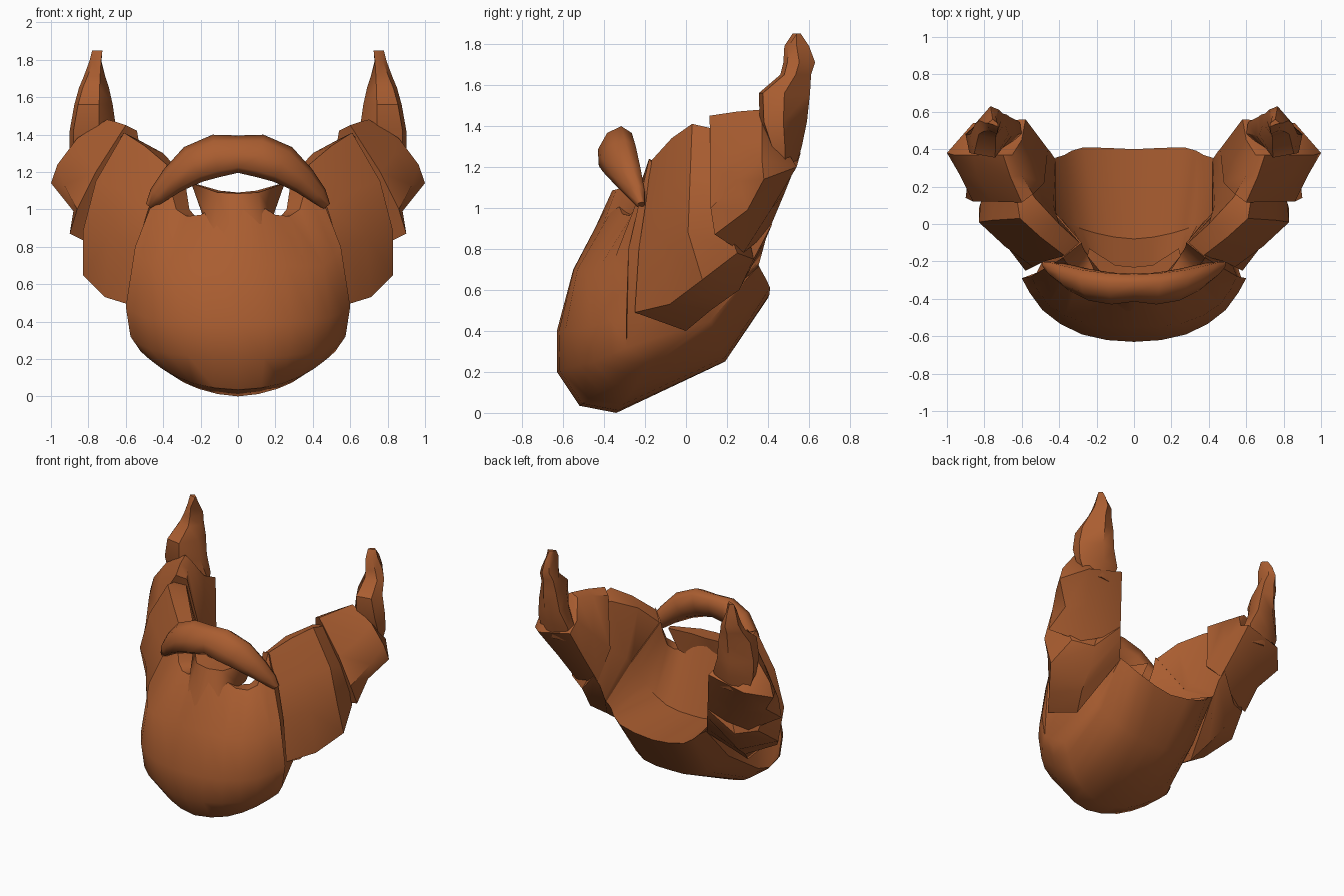
import bpy, bmesh, math
from mathutils import Vector

auburn = bpy.data.materials.new("auburn_hair")
auburn.diffuse_color = (0.40, 0.11, 0.03, 1)


def mirrored(sections):
    """Continue sections that start at x = 0 to the other side."""
    left = [[(-x, y, z) for x, y, z in s] for s in reversed(sections[1:])]
    return left + sections


def refine(sections):
    """Insert one Catmull-Rom section between each pair."""
    out, n = [], len(sections)
    for i in range(n - 1):
        a, b = sections[max(i - 1, 0)], sections[i]
        c, d = sections[i + 1], sections[min(i + 2, n - 1)]
        out.append(b)
        out.append([tuple((Vector(q) + Vector(r)) * 0.5625 - (Vector(p) + Vector(s)) * 0.0625)
                    for p, q, r, s in zip(a, b, c, d)])
    return out + [sections[-1]]


def loft(name, sections, mirror=False, angle=40):
    """Skin closed loops into a capped solid."""
    bm = bmesh.new()
    rings = [[bm.verts.new(p) for p in s] for s in sections]
    n = len(rings[0])
    for a, b in zip(rings, rings[1:]):
        for i in range(n):
            j = (i + 1) % n
            bm.faces.new((a[i], a[j], b[j], b[i]))
    caps = [bm.faces.new(rings[0]), bm.faces.new(rings[-1])]
    bmesh.ops.triangulate(bm, faces=caps)
    bmesh.ops.recalc_face_normals(bm, faces=bm.faces)
    me = bpy.data.meshes.new(name)
    bm.to_mesh(me)
    bm.free()
    me.materials.append(auburn)
    ob = bpy.data.objects.new(name, me)
    bpy.context.collection.objects.link(ob)
    bpy.ops.object.select_all(action='DESELECT')
    ob.select_set(True)
    bpy.context.view_layer.objects.active = ob
    bpy.ops.object.shade_smooth_by_angle(angle=math.radians(angle))
    if mirror:
        ob.modifiers.new("mirror", 'MIRROR')
    return ob


# chin beard: loops run rim, front, bottom, neck edge, hollow inside
chin = [
    [(0, -.35, 1.08), (0, -.55, .7), (0, -.63, .4), (0, -.63, .2), (0, -.52, .035),
     (0, -.34, 0), (0, .19, .25), (0, .40, .56), (0, -.08, .56), (0, -.25, 1.03)],
    [(.20, -.31, .97), (.26, -.53, .7), (.28, -.59, .4), (.27, -.58, .22), (.24, -.47, .07),
     (.21, -.31, .04), (.22, .19, .27), (.27, .41, .61), (.2, -.05, .6), (.18, -.22, .96)],
    [(.33, -.24, 1.0), (.46, -.43, .7), (.49, -.46, .42), (.47, -.45, .25), (.41, -.37, .15),
     (.36, -.25, .12), (.36, .15, .36), (.37, .37, .69), (.34, .0, .74), (.26, -.15, 1.0)],
    [(.38, -.18, 1.24), (.55, -.28, .8), (.60, -.29, .48), (.575, -.29, .32), (.52, -.26, .24),
     (.48, -.18, .25), (.44, .12, .45), (.42, .355, .72), (.42, .06, .9), (.28, -.1, 1.19)],
]
loft("chin_beard", refine(mirrored(chin)))

# flared patch under the lip
patch = [
    [(0, -.36, 1.085), (0, -.49, .8), (0, -.3, .8), (0, -.23, 1.09)],
    [(.11, -.34, 1.09), (.13, -.42, .88), (.12, -.25, .9), (.1, -.22, 1.1)],
    [(.25, -.17, 1.14), (.19, -.26, .97), (.19, -.18, .97), (.24, -.13, 1.14)],
]
loft("lip_patch", mirrored(patch), angle=50)

# cheek panel behind the chin
cheek = [
    [(.37, -.17, 1.23), (.48, -.2, 1.0), (.54, -.23, .8), (.58, -.25, .49),
     (.52, .0, .4), (.42, .35, .71), (.42, .05, .88), (.29, -.1, 1.18)],
    [(.50, -.07, 1.34), (.62, -.1, 1.1), (.69, -.12, .85), (.71, -.08, .53),
     (.58, .12, .5), (.43, .36, .74), (.43, .1, .95), (.40, .0, 1.3)],
    [(.61, .03, 1.41), (.76, .02, 1.15), (.83, .01, .88), (.83, .08, .65),
     (.62, .26, .6), (.45, .39, .85), (.48, .2, 1.02), (.53, .14, 1.37)],
    [(.63, .16, 1.38), (.76, .2, 1.1), (.81, .2, .92), (.78, .25, .78),
     (.64, .33, .75), (.48, .42, .92), (.50, .25, 1.06), (.57, .2, 1.36)],
]
loft("cheek_panel", cheek, mirror=True)

# jaw tuft overlapping the cheek panel
jaw = [
    [(.60, .115, 1.45), (.76, .12, 1.2), (.86, .12, 1.0), (.90, .14, .87),
     (.72, .28, .78), (.46, .40, .88), (.48, .22, 1.05), (.54, .16, 1.42)],
    [(.66, .25, 1.47), (.84, .26, 1.3), (.93, .26, 1.13), (.88, .3, .99),
     (.78, .42, 1.0), (.52, .48, 1.07), (.53, .35, 1.2), (.6, .26, 1.44)],
    [(.70, .37, 1.48), (.86, .37, 1.38), (.965, .37, 1.24), (1.0, .38, 1.14),
     (.86, .54, 1.2), (.58, .56, 1.27), (.6, .45, 1.32), (.65, .37, 1.45)],
]
loft("jaw_tuft", jaw, mirror=True)

# sideburn: stacked rings (z, x0, x1, y0, y1)
burn = []
for z, x0, x1, y0, y1 in [(1.18, .62, .86, .44, .53), (1.30, .60, .9, .40, .565),
                          (1.42, .65, .90, .36, .59), (1.56, .67, .875, .355, .605),
                          (1.65, .69, .85, .46, .61), (1.71, .71, .825, .475, .63),
                          (1.79, .73, .795, .48, .60), (1.85, .73, .78, .52, .56)]:
    xm, ym = (x0 + x1) / 2, (y0 + y1) / 2
    burn.append([(x0, ym, z), (xm - .03, y0, z), (x1 - .02, y0 + .02, z),
                 (x1, ym, z), (xm, y1, z), (x0 + .01, y1 - .02, z)])
loft("sideburn", burn, mirror=True, angle=45)

# moustache: tapered tube (x, y, z, half height, half depth, tilt)
tash = []
for x, y, z, rh, rd, tilt in [(0, -.34, 1.295, .10, .075, 0), (.12, -.345, 1.285, .115, .085, 8),
                              (.24, -.325, 1.24, .105, .085, 28), (.35, -.285, 1.155, .075, .07, 40),
                              (.43, -.245, 1.075, .05, .045, 48), (.475, -.22, 1.015, .022, .02, 52)]:
    t, ring = math.radians(tilt), []
    for k in range(8):
        a = math.tau * k / 8
        h, d = rh * math.cos(a), rd * math.sin(a) + .025 * math.cos(a) * rh / .1
        ring.append((x + h * math.sin(t), y + d, z + h * math.cos(t)))
    tash.append(ring)
loft("moustache", mirrored(tash), angle=60)
